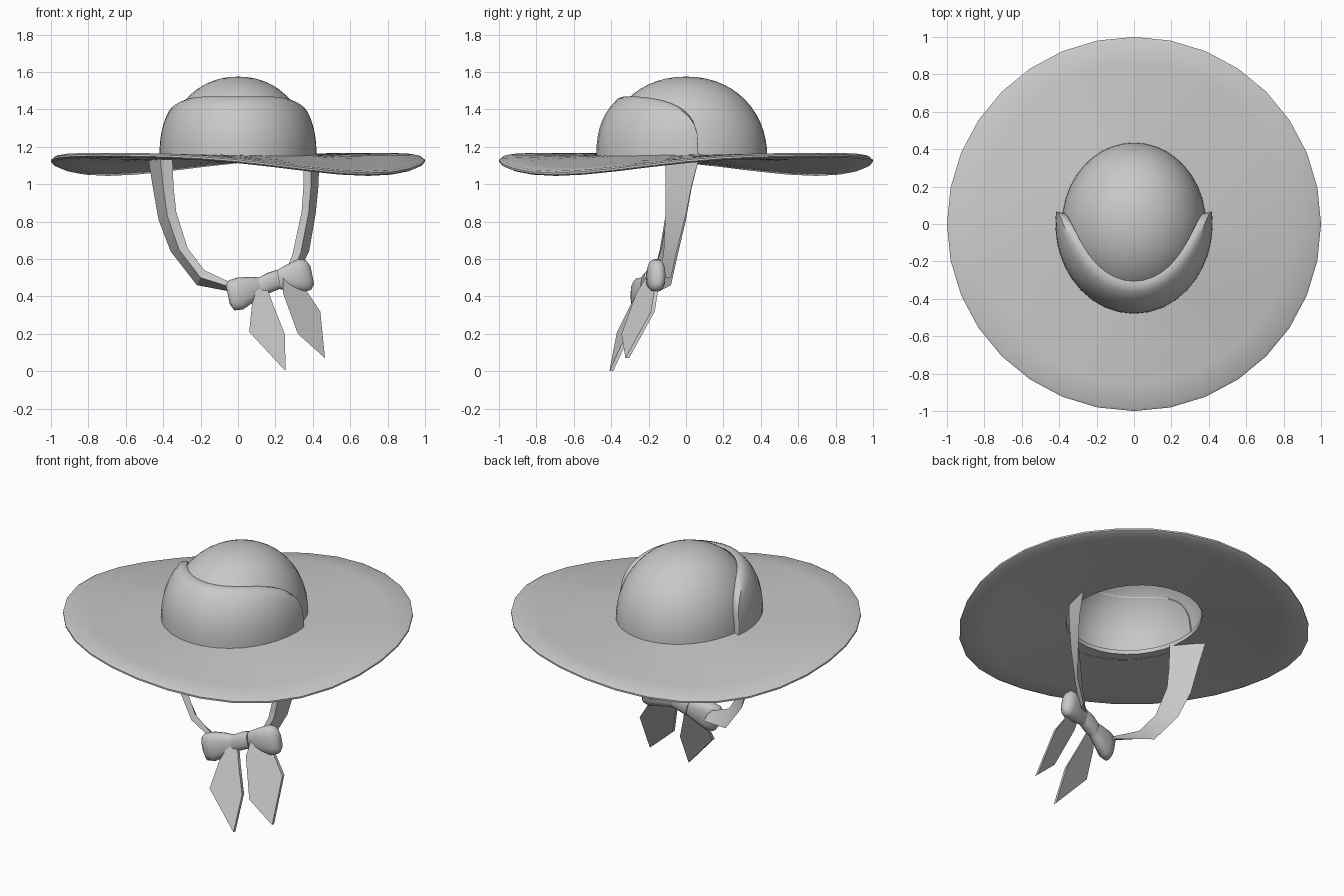
import bpy, bmesh, math
from mathutils import Vector

cube = bpy.data.objects.get("Cube")
if cube:
    bpy.data.objects.remove(cube, do_unlink=True)

GREY = (0.58, 0.58, 0.58, 1)
mat = bpy.data.materials.new("plain_grey")
mat.use_nodes = True
mat.diffuse_color = GREY
mat.node_tree.nodes["Principled BSDF"].inputs["Base Color"].default_value = GREY

BASE = 1.14


def finish(name, bm, angle=40):
    bmesh.ops.remove_doubles(bm, verts=bm.verts, dist=0.0005)
    bmesh.ops.recalc_face_normals(bm, faces=bm.faces)
    mesh = bpy.data.meshes.new(name)
    bm.to_mesh(mesh)
    bm.free()
    mesh.materials.append(mat)
    obj = bpy.data.objects.new(name, mesh)
    bpy.context.collection.objects.link(obj)
    bpy.ops.object.select_all(action="DESELECT")
    obj.select_set(True)
    bpy.context.view_layer.objects.active = obj
    bpy.ops.object.shade_smooth_by_angle(angle=math.radians(angle))
    return obj


def loft(name, rings, closed=True, wrap=False, caps=False, angle=40):
    """Skin a list of equal-length point rings."""
    bm = bmesh.new()
    rows = [[bm.verts.new(p) for p in ring] for ring in rings]
    n = len(rows[0])
    pairs = list(zip(rows, rows[1:]))
    if wrap:
        pairs.append((rows[-1], rows[0]))
    for a, b in pairs:
        for i in range(n if closed else n - 1):
            j = (i + 1) % n
            bm.faces.new((a[i], a[j], b[j], b[i]))
    if caps:
        bm.faces.new(rows[0])
        bm.faces.new(rows[-1])
    return finish(name, bm, angle)


def swell(z, height, power):
    """Relative radius of a rounded crown at height z."""
    t = min(max((z - BASE) / height, 0), 1)
    return (1 - t ** power) ** (1 / power)


def turn(count):
    return [2 * math.pi * i / count for i in range(count)]


# Wide wavy brim with an oval head opening
def brim_point(a, r, lift):
    t = (r - 0.4) / 0.6
    wave = math.sin(2 * a)
    z = 1.145 + t * (-0.02 + 0.05 * wave - 0.02 * wave * wave) + lift
    oval = 1 + 0.05 * (1 - t) * -math.cos(2 * a)
    return (r * oval * math.cos(a), r * oval * math.sin(a), z)


radii = [0.39, 0.55, 0.7, 0.85, 0.985]
section = [(r, 0.013) for r in radii] + [(1, 0.005), (1, -0.005)]
section += [(r, -0.013) for r in reversed(radii)]
loft("brim", [[brim_point(a, r, h) for a in turn(32)] for r, h in section], wrap=True)


# Rounded crown
CROWN_H = 0.435
DOME = (0.385, 0.435)


def dome_factor(z):
    return swell(z, CROWN_H, 2.12)


levels = [BASE + CROWN_H * math.sin(math.pi / 2 * i / 14) for i in range(15)]
loft("crown", [[(DOME[0] * dome_factor(z) * math.cos(a),
                 DOME[1] * dome_factor(z) * math.sin(a), z) for a in turn(40)]
               for z in levels])


# Turned-up front band wrapped around the crown
def band_column(v):
    u = math.sin(v * math.pi / 2)
    a = math.radians(-90 + 98 * u)
    top = BASE + 0.015 + 0.315 * max(0, 1 - abs(u) ** 4) ** 0.25
    c, s = math.cos(a), math.sin(a)

    def outer(z):
        f = swell(z, 0.42, 2.5)
        return Vector((0.42 * f * c, 0.48 * f * s, z))

    def inner(z):
        f = dome_factor(z) * 0.985
        return Vector((DOME[0] * f * c, DOME[1] * f * s, z))

    shoulder = top - 0.012
    pts = [outer(BASE - 0.01 + (shoulder - BASE + 0.01) * i / 8) for i in range(9)]
    pts.append(outer(top).lerp(inner(top), 0.35))
    pts.append(outer(top).lerp(inner(top), 0.75) - Vector((0, 0, 0.004)))
    pts.append(inner(top - 0.02))
    return pts


loft("front_band", [band_column(i / 14 - 1) for i in range(29)], closed=False)


# Three-sided chin straps: inner x z, outer x z, front y, back y
def strap(name, rows):
    rings = []
    for ax, az, cx, cz, front, back in rows:
        rings.append([(ax, front, az),
                      ((ax + cx) / 2, front - 0.01, (az + cz) / 2),
                      (cx, back, cz)])
    loft(name, rings, caps=True, angle=25)


strap("right_strap", [
    (-0.35, 1.14, -0.48, 1.14, -0.10, 0.07),
    (-0.345, 0.99, -0.455, 0.98, -0.10, 0.03),
    (-0.33, 0.85, -0.425, 0.81, -0.10, 0.0),
    (-0.27, 0.66, -0.36, 0.64, -0.13, -0.04),
    (-0.18, 0.54, -0.22, 0.46, -0.17, -0.08),
    (-0.01, 0.46, -0.01, 0.42, -0.22, -0.16)])
strap("left_strap", [
    (0.35, 1.14, 0.435, 1.14, -0.10, 0.07),
    (0.35, 0.99, 0.43, 0.99, -0.10, 0.03),
    (0.34, 0.85, 0.415, 0.84, -0.10, 0.0),
    (0.29, 0.62, 0.38, 0.64, -0.11, -0.05),
    (0.24, 0.50, 0.31, 0.50, -0.14, -0.08)])


# Bow: lobes and knot as rounded sections strung along a tilted axis
def puff(name, stations):
    rings = []
    for x, y, z, deep, tall in stations:
        ring = []
        for a in turn(16):
            c, s = math.cos(a), math.sin(a)
            dy = deep * math.copysign(abs(c) ** 0.8, c)
            dz = tall * math.copysign(abs(s) ** 0.8, s)
            ring.append((x - 0.2 * dz, y + dy, z + dz))
        rings.append(ring)
    loft(name, rings, caps=True, angle=60)


puff("bow_right_lobe", [
    (0.14, -0.205, 0.455, 0.025, 0.045),
    (0.08, -0.225, 0.44, 0.04, 0.065),
    (0.01, -0.245, 0.415, 0.05, 0.085),
    (-0.035, -0.255, 0.405, 0.042, 0.08),
    (-0.055, -0.26, 0.41, 0.02, 0.05)])
puff("bow_left_lobe", [
    (0.20, -0.19, 0.485, 0.025, 0.045),
    (0.27, -0.175, 0.50, 0.04, 0.068),
    (0.34, -0.16, 0.512, 0.05, 0.088),
    (0.375, -0.152, 0.515, 0.042, 0.08),
    (0.397, -0.15, 0.515, 0.02, 0.05)])
puff("bow_knot", [
    (0.12, -0.21, 0.45, 0.035, 0.05),
    (0.17, -0.2, 0.475, 0.042, 0.052),
    (0.22, -0.19, 0.492, 0.035, 0.05)])


# Pointed ribbon tails: thin leaning plates
def tail(name, outline, lean_x, lean_z):
    x0, z0 = outline[0]
    rings = []
    for half in (-0.01, 0.01):
        rings.append([(x, -0.205 + lean_x * (x - x0) + lean_z * (z - z0) + half, z)
                      for x, z in outline])
    loft(name, rings, caps=True, angle=25)


tail("right_tail", [(0.12, 0.5), (0.075, 0.36), (0.06, 0.21), (0.255, 0.0),
                    (0.25, 0.2), (0.19, 0.35), (0.14, 0.49)], 0.3, 0.47)
tail("left_tail", [(0.24, 0.5), (0.24, 0.42), (0.32, 0.2), (0.465, 0.07),
                   (0.44, 0.32), (0.34, 0.47)], 0.7, 0.62)
